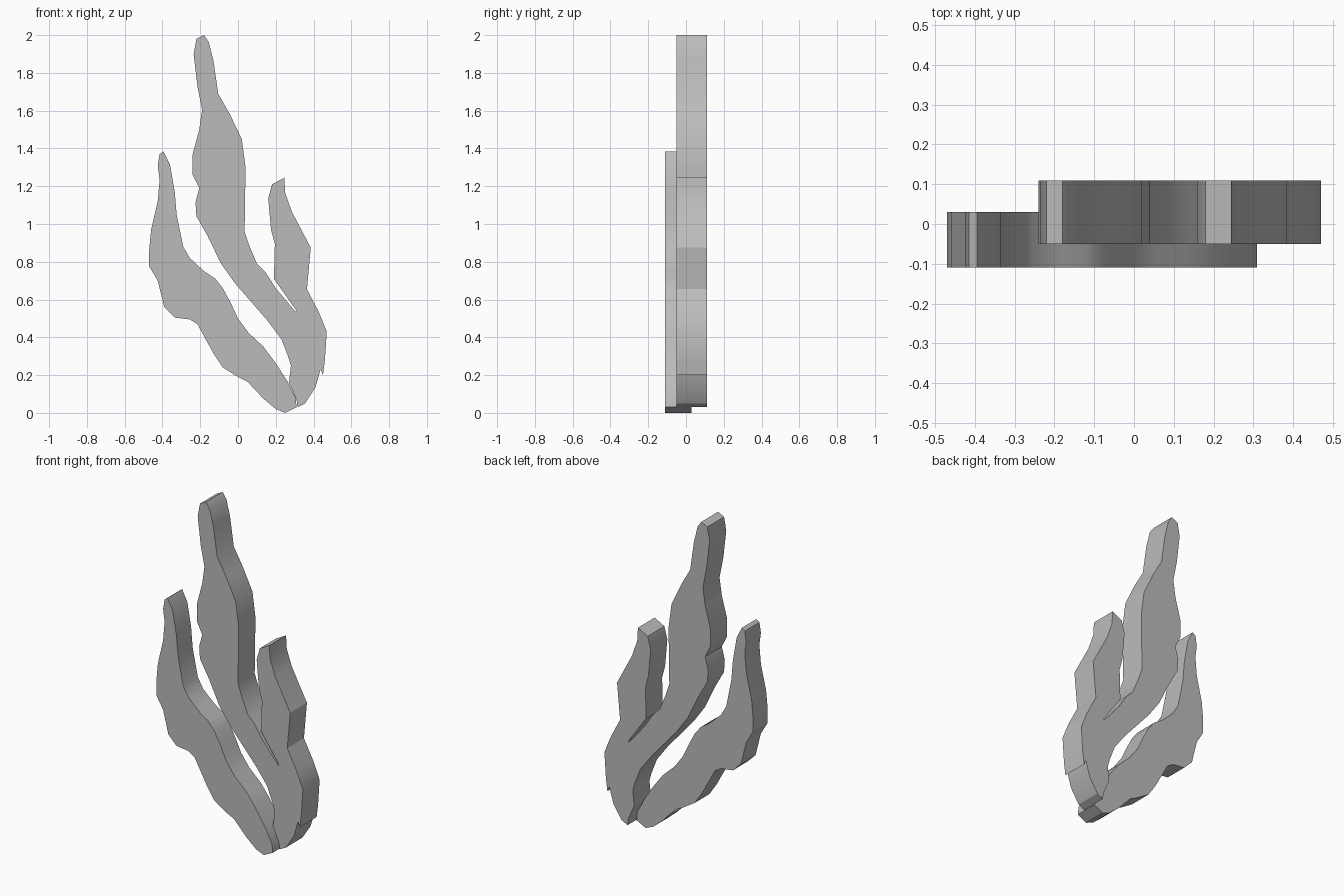
import bpy
import bmesh
import math

default_cube = bpy.data.objects.get("Cube")
if default_cube:
    bpy.data.objects.remove(default_cube, do_unlink=True)


def make_material(name, colour):
    material = bpy.data.materials.new(name)
    material.use_nodes = True
    material.diffuse_color = colour
    shader = next(n for n in material.node_tree.nodes if n.type == "BSDF_PRINCIPLED")
    shader.inputs["Base Color"].default_value = colour
    return material


def make_frond(name, outline, front, back, material):
    """Extrude a flat outline (x, z) from the front depth to the back depth."""
    mesh = bmesh.new()
    corners = [mesh.verts.new((x, front, z)) for x, z in outline]
    face = mesh.faces.new(corners)
    extruded = bmesh.ops.extrude_face_region(mesh, geom=[face], use_keep_orig=True)
    moved = [item for item in extruded["geom"] if isinstance(item, bmesh.types.BMVert)]
    bmesh.ops.translate(mesh, verts=moved, vec=(0, back - front, 0))
    bmesh.ops.recalc_face_normals(mesh, faces=mesh.faces)

    data = bpy.data.meshes.new(name)
    mesh.to_mesh(data)
    mesh.free()
    data.materials.append(material)
    frond = bpy.data.objects.new(name, data)
    bpy.context.collection.objects.link(frond)

    # Soft sides with crisp rims
    bpy.ops.object.select_all(action="DESELECT")
    frond.select_set(True)
    bpy.context.view_layer.objects.active = frond
    bpy.ops.object.shade_smooth_by_angle(angle=math.radians(30))
    return frond


grey = make_material("plain grey", (0.5, 0.5, 0.5, 1))

# Short frond: inner edge from tip to root, then outer edge back up
short_inner_edge = [
    (-.395, 1.385), (-.36, 1.315), (-.335, 1.17), (-.325, 1.05), (-.29, .88),
    (-.255, .82), (-.18, .75), (-.12, .71), (-.08, .66), (-.04, .585), (0, .5),
    (.055, .425), (.135, .35), (.195, .27), (.26, .17), (.305, .08), (.31, .03),
]
short_outer_edge = [
    (.25, .0), (.2, .02), (.135, .075), (.05, .165), (0, .19), (-.08, .24),
    (-.13, .315), (-.215, .47), (-.255, .495), (-.335, .505), (-.39, .56),
    (-.425, .7), (-.47, .775), (-.47, .865), (-.46, .97), (-.425, 1.12),
    (-.415, 1.235), (-.425, 1.31), (-.415, 1.37),
]

# Tall frond: right edge from tip down to the bottom of the narrow slit
tall_right_edge = [
    (-.18, 2), (-.155, 1.965), (-.13, 1.865), (-.105, 1.69), (-.045, 1.585),
    (.02, 1.45), (.04, 1.3), (.035, .96), (.06, .885), (.1, .79), (.145, .745),
    (.2, .66), (.305, .535),
]
# Side branch: up from the slit, over its tip and down to the root
branch_edge = [
    (.31, .54), (.19, .71), (.195, .895), (.175, .97), (.16, 1.135), (.18, 1.21),
    (.245, 1.245), (.25, 1.165), (.285, 1.065), (.385, .875), (.365, .655),
    (.43, .53), (.47, .43), (.46, .28), (.45, .2), (.437, .23), (.41, .135),
    (.355, .05), (.315, .03),
]
# Tall frond: left edge from root to tip
tall_left_edge = [
    (.31, .07), (.27, .16), (.28, .25), (.265, .3), (.23, .39), (.155, .49),
    (-.015, .685), (-.09, .79), (-.16, .935), (-.22, 1.04), (-.225, 1.115),
    (-.205, 1.19), (-.24, 1.26), (-.24, 1.37), (-.205, 1.5), (-.19, 1.605),
    (-.215, 1.73), (-.235, 1.9), (-.22, 1.98),
]

make_frond("short_frond", short_inner_edge + short_outer_edge, -.11, .03, grey)
make_frond("tall_frond", tall_right_edge + branch_edge + tall_left_edge, -.05, .11, grey)
